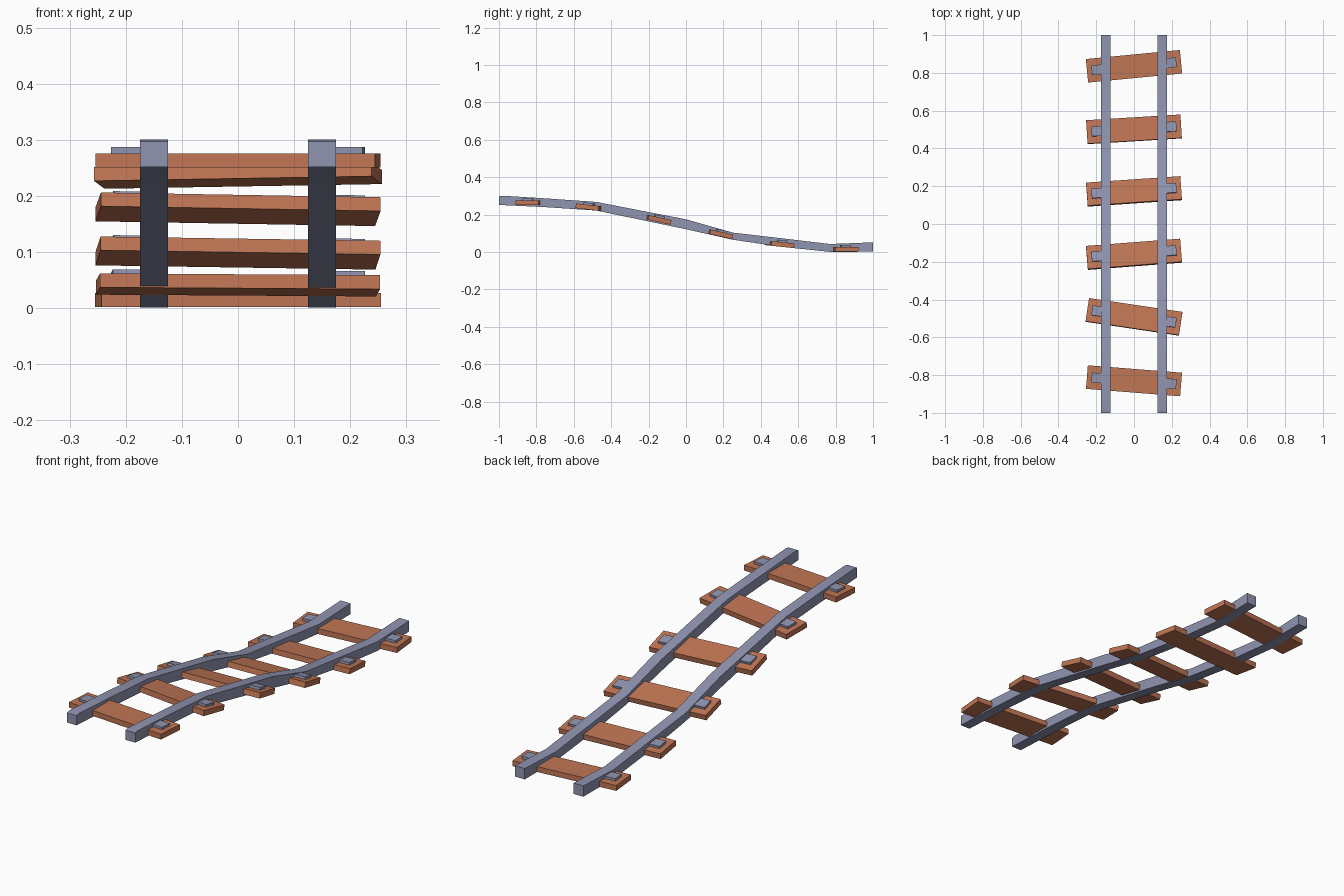
import bpy
from math import radians
from mathutils import Matrix

if "Cube" in bpy.data.objects:
    bpy.data.objects.remove(bpy.data.objects["Cube"], do_unlink=True)


def material(name, rgb):
    m = bpy.data.materials.new(name)
    m.use_nodes = True
    m.diffuse_color = (*rgb, 1)
    m.node_tree.nodes["Principled BSDF"].inputs["Base Color"].default_value = (*rgb, 1)
    return m


wood = material("brown wood", (0.53, 0.18, 0.09))
steel = material("blue grey steel", (0.28, 0.30, 0.44))


def add_mesh(name, verts, faces, mat):
    me = bpy.data.meshes.new(name)
    me.from_pydata(verts, [], faces)
    me.materials.append(mat)
    ob = bpy.data.objects.new(name, me)
    bpy.context.collection.objects.link(ob)
    return ob


BOX = [(0, 3, 2, 1), (4, 5, 6, 7), (0, 1, 5, 4), (1, 2, 6, 5), (2, 3, 7, 6), (3, 0, 4, 7)]


def box(name, x0, x1, half_y, z0, z1, mat, matrix):
    verts = [(x, y, z) for z in (z0, z1)
             for x, y in ((x0, -half_y), (x1, -half_y), (x1, half_y), (x0, half_y))]
    ob = add_mesh(name, verts, BOX, mat)
    ob.matrix_world = matrix


# Rails: a square section swept down the slope, as (y, bottom, top)
path = [(-1, .252, .297), (-.98, .251, .301), (-.75, .240, .287), (-.48, .222, .268),
        (0, .122, .175), (.25, .066, .104), (.5, .029, .075), (.77, .001, .043), (1, .002, .052)]


def rail(name, cx):
    verts = []
    for y, low, high in path:
        verts += [(cx - .025, y, low), (cx + .025, y, low),
                  (cx + .025, y, high), (cx - .025, y, high)]
    faces = [(0, 1, 2, 3)]
    for i in range(0, len(verts) - 4, 4):
        for k in range(4):
            n = (k + 1) % 4
            faces.append((i + k, i + 4 + k, i + 4 + n, i + n))
    e = len(verts) - 4
    faces.append((e + 3, e + 2, e + 1, e))
    ob = add_mesh(name, verts, faces, steel)
    bpy.ops.object.select_all(action='DESELECT')
    bpy.context.view_layer.objects.active = ob
    ob.select_set(True)
    bpy.ops.object.shade_smooth_by_angle(angle=radians(30))


rail("left_rail", .15)
rail("right_rail", -.15)

# Sleepers lying crooked on the slope, as (y, bottom, yaw, pitch) with fastening plates
sleepers = [(-.83, .251, -4.5, 0), (-.493, .224, -8.5, -6.5), (-.163, .164, 4.5, -12.5),
            (.17, .086, 4, -12.5), (.5, .029, 3.5, -6), (.835, .002, 5.5, 0)]
for i, (y, z, yaw, pitch) in enumerate(sleepers, 1):
    place = (Matrix.Translation((0, y, z)) @ Matrix.Rotation(radians(pitch), 4, 'X')
             @ Matrix.Rotation(radians(yaw), 4, 'Z'))
    box(f"sleeper_{i}", -.25, .25, .0625, 0, .025, wood, place)
    box(f"left_plate_{i}", .15, .225, .026, .02, .036, steel, place)
    box(f"right_plate_{i}", -.225, -.15, .026, .02, .036, steel, place)
